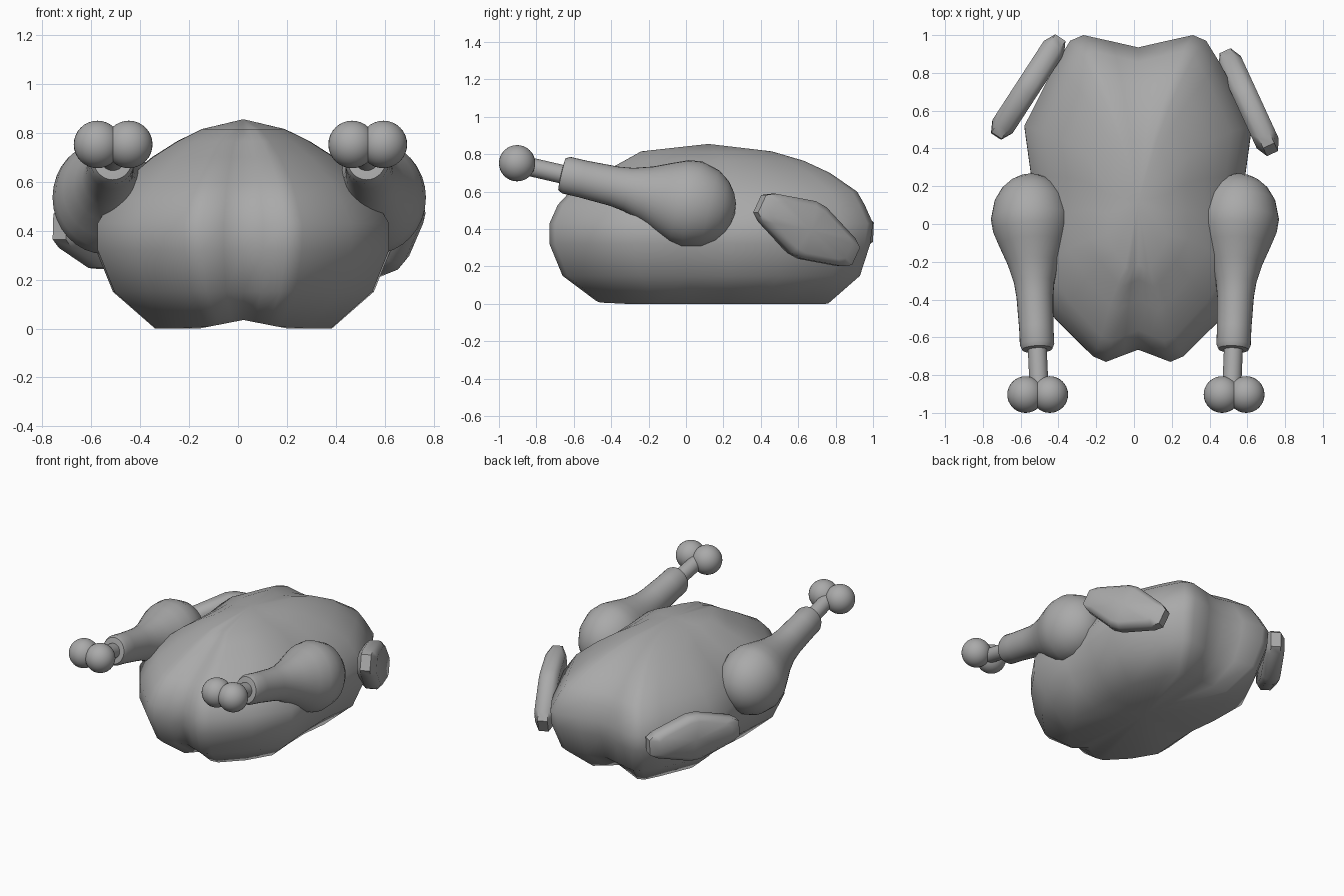
import bpy, bmesh, math
from mathutils import Vector, Matrix

if "Cube" in bpy.data.objects:
    bpy.data.objects.remove(bpy.data.objects["Cube"], do_unlink=True)

grey = bpy.data.materials.new("plain_grey")
grey.use_nodes = True
grey.diffuse_color = (0.4, 0.4, 0.4, 1)
grey.node_tree.nodes["Principled BSDF"].inputs["Base Color"].default_value = (0.4, 0.4, 0.4, 1)


def finish(bm, name, angle=40):
    bmesh.ops.recalc_face_normals(bm, faces=bm.faces)
    mesh = bpy.data.meshes.new(name)
    bm.to_mesh(mesh)
    bm.free()
    mesh.materials.append(grey)
    obj = bpy.data.objects.new(name, mesh)
    bpy.context.collection.objects.link(obj)
    bpy.ops.object.select_all(action='DESELECT')
    obj.select_set(True)
    bpy.context.view_layer.objects.active = obj
    bpy.ops.object.shade_smooth_by_angle(angle=math.radians(angle))
    return obj


def loft(rings, name, tips, angle=40):
    """Skin closed rings of points and close both ends with a fan to a tip."""
    bm = bmesh.new()
    loops = [[bm.verts.new(p) for p in ring] for ring in rings]
    n = len(loops[0])
    for a, b in zip(loops, loops[1:]):
        for i in range(n):
            j = (i + 1) % n
            bm.faces.new((a[i], a[j], b[j], b[i]))
    for loop, tip in ((loops[0], tips[0]), (loops[-1], tips[1])):
        v = bm.verts.new(tip)
        for i in range(n):
            bm.faces.new((loop[i], loop[(i + 1) % n], v))
    return finish(bm, name, angle)


# Body: a two-lobed plan outline, mirrored, then stacked in layers
MID_X, MID_Y, HALF_Y = .022, .135, .865
plan_half = [(0, -.665), (.08, -.695), (.17, -.73), (.24, -.7), (.44, -.5), (.595, -.28),
             (.572, .0), (.565, .25), (.602, .52), (.44, .84), (.36, .97), (.29, 1),
             (.14, .967), (0, .935)]
plan = plan_half + [(-x, y) for x, y in plan_half[-2:0:-1]]
# height, width scale, front y, back y
layers = [(0, .6, -.48, .76), (.15, .885, -.66, .93), (.32, 1, -.73, .985),
          (.43, 1, -.73, 1), (.53, .9, -.685, .955), (.6, .82, -.62, .915),
          (.7, .62, -.45, .77), (.765, .45, -.33, .63), (.815, .28, -.24, .46)]
body_rings = []
for z, width, front, back in layers:
    ring = []
    for x, y in plan:
        lift = .035 * max(0, 1 - abs(x) / .3) if z == 0 else 0
        t = (y - MID_Y) / HALF_Y
        ring.append((MID_X + x * width, (front + back) / 2 + t * (back - front) / 2, z + lift))
    body_rings.append(ring)
loft(body_rings, "body", [(MID_X, .14, .035), (MID_X, .12, .855)], 50)

# Drumsticks: distance from the thick end's centre, radius
leg_profile = [(-.226, .06), (-.205, .11), (-.165, .163), (-.1, .209), (0, .235),
               (.07, .225), (.144, .195), (.247, .15), (.35, .118), (.43, .107),
               (.6, .1), (.69, .1), (.715, .088), (.718, .06)]


def tube(profile, centre, axis, name, squash=1, sides=32):
    side = (Vector((1, 0, 0)) - axis * axis.x).normalized()
    up = axis.cross(side)
    rings = []
    for s, r in profile:
        ring = []
        for i in range(sides):
            a = 2 * math.pi * i / sides
            ring.append(centre + axis * s + side * (r * squash * math.cos(a)) + up * (r * math.sin(a)))
        rings.append(ring)
    first = centre + axis * (profile[0][0] - (.008 if squash < 1 else 0))
    loft(rings, name, [first, centre + axis * profile[-1][0]])


for sign, tag in ((1, "left"), (-1, "right")):
    centre = Vector((.005 + sign * .549, .033, .533))
    axis = (Vector((.007 + sign * .52, -.64, .688)) - centre).normalized()
    tube(leg_profile, centre, axis, tag + "_drumstick", .91)
    tube([(.65, .05), (.95, .05)], centre, axis, tag + "_leg_bone")
    for k, word in ((-1, "inner"), (1, "outer")):
        bm = bmesh.new()
        bmesh.ops.create_uvsphere(bm, u_segments=32, v_segments=16, radius=.097,
                                  matrix=Matrix.Translation((.01 + sign * .52 + k * .064, -.903, .752)))
        finish(bm, f"{tag}_{word}_bone_knob")

# Wings: long hexagonal slabs with rounded-off rims
corner = [(.31, .052), (.262, .084), (.035, .155)]
outline = (corner + [(-u, v) for u, v in corner[::-1]]
           + [(-u, -v) for u, v in corner] + [(u, -v) for u, v in corner[::-1]])


def wing(name, front, back, height, tilt):
    along = Vector((back[0] - front[0], back[1] - front[1], 0)).normalized()
    normal = along.cross(Vector((0, 0, 1)))
    centre = Vector(((front[0] + back[0]) / 2, (front[1] + back[1]) / 2, height))
    c, s = math.cos(tilt), math.sin(tilt)
    rings = []
    for offset, scale in ((-.064, .8), (-.032, 1), (.032, 1), (.064, .8)):
        rings.append([centre + normal * offset
                      + along * ((u * c - v * s) * scale)
                      + Vector((0, 0, (u * s + v * c) * scale)) for u, v in outline])
    loft(rings, name, [centre - normal * .064, centre + normal * .064], 50)


wing("left_wing", (.725, .39), (.49, .9), .395, math.radians(-27))
wing("right_wing", (-.7, .51), (-.42, .94), .4, math.radians(-3))
